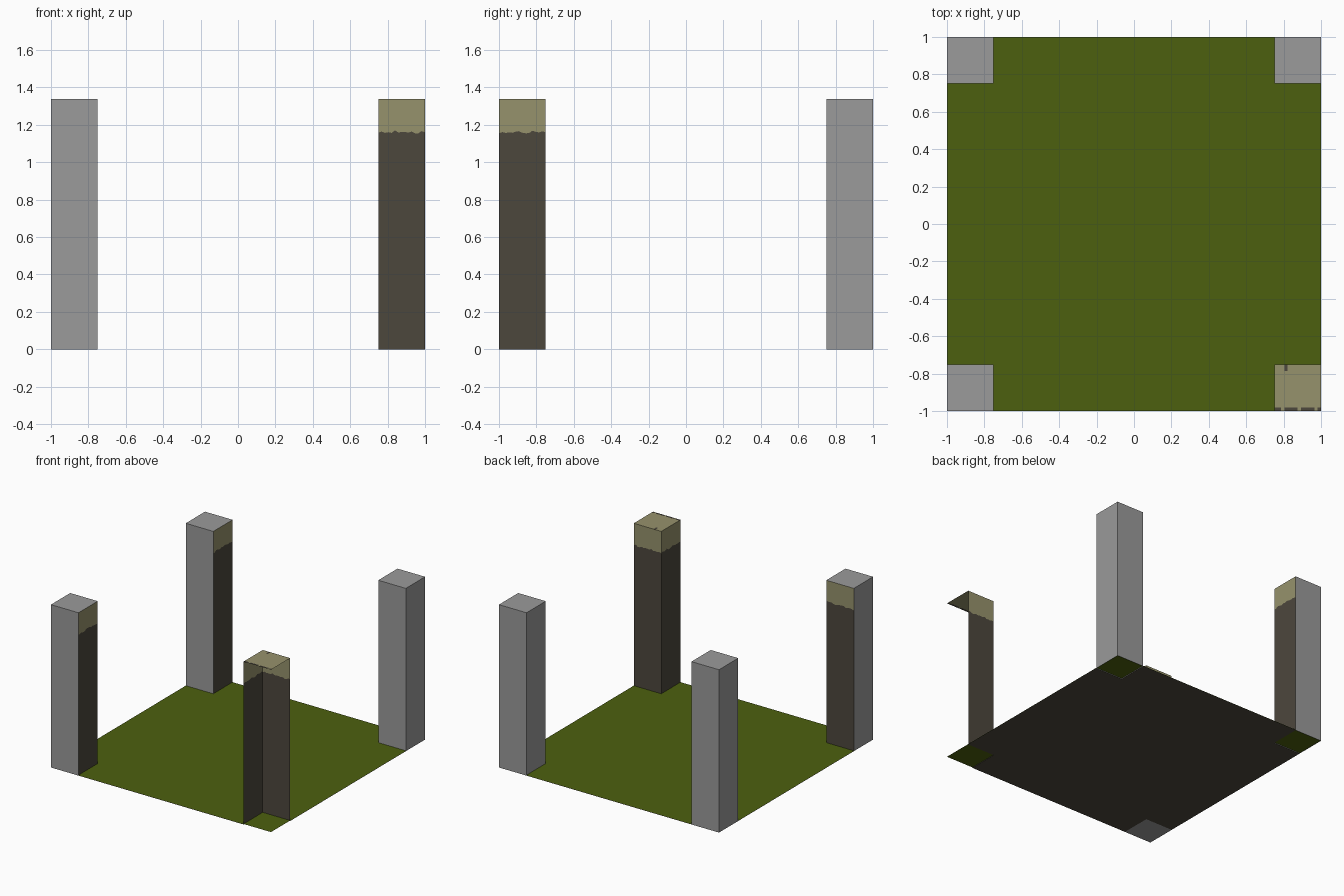
import bpy, bmesh, random
from mathutils import Vector

random.seed(4)
if "Cube" in bpy.data.objects:
    bpy.data.objects.remove(bpy.data.objects["Cube"])

HEIGHT = 1.338   # post height
IN = 0.75        # inner edge of the corner posts
GRASS_Z = 0.004  # grass lies just above the soil underside
COLS = 14        # columns in a mossy panel


def material(name, rgb):
    m = bpy.data.materials.new(name)
    m.use_nodes = True
    m.diffuse_color = (*rgb, 1)
    m.node_tree.nodes["Principled BSDF"].inputs["Base Color"].default_value = (*rgb, 1)
    return m


MATS = [material("plain grey", (0.325, 0.325, 0.325)),
        material("dark bark", (0.073, 0.063, 0.046)),
        material("pale moss", (0.305, 0.287, 0.150)),
        material("grass green", (0.073, 0.118, 0.0045))]
GREY, BARK, MOSS, GRASS = range(4)


def quad(bm, points, colour):
    face = bm.faces.new([bm.verts.new(p) for p in points])
    face.material_index = colour


def finish(bm, name):
    bmesh.ops.remove_doubles(bm, verts=bm.verts, dist=0.0001)
    mesh = bpy.data.meshes.new(name)
    bm.to_mesh(mesh)
    bm.free()
    for m in MATS:
        mesh.materials.append(m)
    obj = bpy.data.objects.new(name, mesh)
    bpy.context.collection.objects.link(obj)
    return obj


def plain_wall(bm, a, b):
    up = Vector((0, 0, HEIGHT))
    quad(bm, [a, b, b + up, a + up], GREY)


def mossy_wall(bm, a, b):
    # Bark with a ragged band of moss at the top
    def at(i, z):
        p = a.lerp(b, i / COLS)
        return Vector((p.x, p.y, z))
    edge = [1.162 + random.uniform(-0.008, 0.008) for _ in range(COLS + 1)]
    for i in range(COLS):
        lo, hi = edge[i], edge[i + 1]
        quad(bm, [at(i, 0), at(i + 1, 0), at(i + 1, hi), at(i, lo)], BARK)
        quad(bm, [at(i, lo), at(i + 1, hi), at(i + 1, HEIGHT), at(i, HEIGHT)], MOSS)


def slab(bm, x0, x1, y0, y1, z, colour, up=True):
    pts = [(x0, y0, z), (x1, y0, z), (x1, y1, z), (x0, y1, z)]
    quad(bm, pts if up else pts[::-1], colour)


def mossy_cap(bm, x0, y0, size):
    # Moss cap with bark showing through along the front rim and in one spot
    step = size / COLS
    bare = {(i, 0) for i in range(COLS) if i % 5 != 2} | {(3, COLS - 1), (3, COLS - 2)}
    for i in range(COLS):
        for j in range(COLS):
            x, y = x0 + i * step, y0 + j * step
            slab(bm, x, x + step, y, y + step, HEIGHT, BARK if (i, j) in bare else MOSS)


def post(name, x0, y0, mossy=(), missing=(), moss_top=False):
    size = 1 - IN
    x1, y1 = x0 + size, y0 + size
    c = [Vector((x, y, 0)) for x, y in ((x0, y0), (x1, y0), (x1, y1), (x0, y1))]
    bm = bmesh.new()
    for i, side in enumerate(("front", "east", "back", "west")):
        if side not in missing:
            (mossy_wall if side in mossy else plain_wall)(bm, c[i], c[(i + 1) % 4])
    if moss_top:
        mossy_cap(bm, x0, y0, size)
    else:
        slab(bm, x0, x1, y0, y1, HEIGHT, GREY)
    if name == "front_right_post":
        slab(bm, x0, x1, y0, y1, 0, GREY, up=False)
    return finish(bm, name)


# Corner posts; the front left one is open on its two outer sides
post("front_right_post", -1, -1, mossy=("east", "back"))
post("back_right_post", -1, IN, mossy=("east",))
post("back_left_post", IN, IN)
post("front_left_post", IN, -1, mossy=("west", "back"),
     missing=("front", "east"), moss_top=True)

# Grass floor
bm = bmesh.new()
slab(bm, -1, 1, -1, 1, GRASS_Z, GRASS)
finish(bm, "grass_floor")

# Cross-shaped soil underside, leaving the corners free
bm = bmesh.new()
slab(bm, -IN, IN, -1, 1, 0, BARK, up=False)
for side in (-1, 1):
    slab(bm, min(side, side * IN), max(side, side * IN), -IN, IN, 0, BARK, up=False)
finish(bm, "soil_underside")
